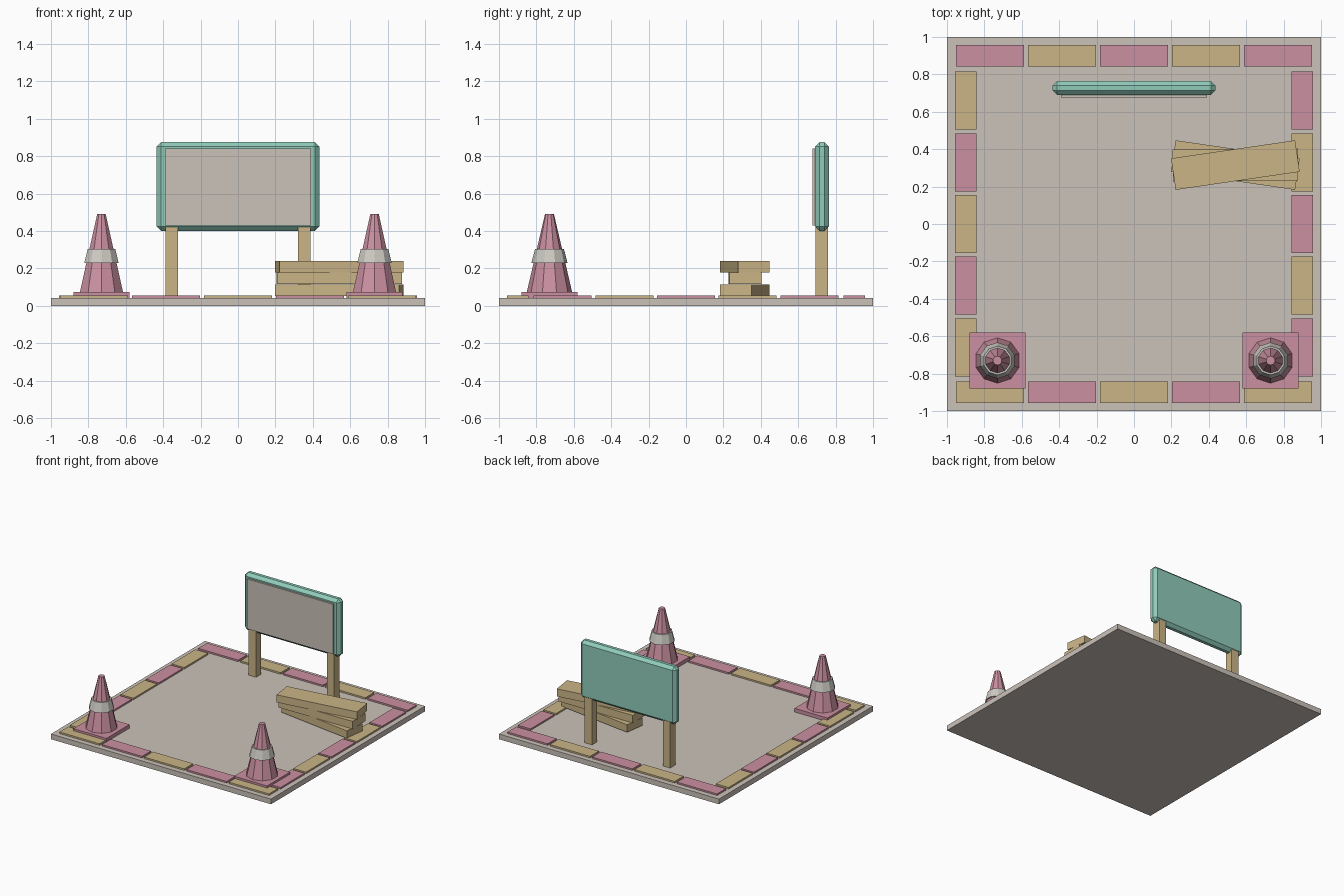
import bpy, bmesh
from math import radians
from mathutils import Matrix

old = bpy.data.objects.get("Cube")
if old:
    bpy.data.objects.remove(old, do_unlink=True)


def material(name, rgb):
    m = bpy.data.materials.new(name)
    m.use_nodes = True
    m.diffuse_color = (*rgb, 1)
    m.node_tree.nodes["Principled BSDF"].inputs["Base Color"].default_value = (*rgb, 1)
    return m


STONE = material("stone grey", (0.60, 0.54, 0.49))
PINK = material("safety pink", (0.60, 0.28, 0.36))
WOOD = material("pale wood", (0.59, 0.46, 0.24))
TEAL = material("teal", (0.28, 0.60, 0.49))
WHITE = material("band white", (0.62, 0.60, 0.55))


def add(name, bm, mat, loc, turn=0):
    mesh = bpy.data.meshes.new(name)
    bm.to_mesh(mesh)
    bm.free()
    mesh.materials.append(mat)
    ob = bpy.data.objects.new(name, mesh)
    ob.location = loc
    ob.rotation_euler.z = radians(turn)
    bpy.context.collection.objects.link(ob)
    return ob


def box(name, size, loc, mat, turn=0):
    bm = bmesh.new()
    bmesh.ops.create_cube(bm, size=1, matrix=Matrix.Diagonal((*size, 1)))
    return add(name, bm, mat, loc, turn)


def frustum(name, r1, r2, low, high, x, y, mat):
    bm = bmesh.new()
    bmesh.ops.create_cone(bm, cap_ends=True, segments=10, radius1=r1,
                          radius2=r2, depth=high - low)
    return add(name, bm, mat, (x, y, (low + high) / 2))


# Ground slab
TOP = 0.043
box("ground_slab", (2, 2, TOP), (0, 0, TOP / 2), STONE)

# Alternating kerb tiles around the edge
for i in range(5):
    a, b = (PINK, WOOD) if i % 2 == 0 else (WOOD, PINK)
    step = i - 2
    z = TOP + 0.006
    box("back_kerb", (0.365, 0.115, 0.014), (step * 0.385, 0.9, z), a)
    box("front_kerb", (0.365, 0.115, 0.014), (step * 0.385, -0.9, z), b)
    box("left_kerb", (0.115, 0.31, 0.014), (0.9, step * 0.33, z), a)
    box("right_kerb", (0.115, 0.31, 0.014), (-0.9, step * 0.33, z), b)

# Traffic cones, each with a raised band
for side, x in (("left", 0.73), ("right", -0.73)):
    y = -0.73
    box(side + "_cone_foot", (0.3, 0.3, 0.03), (x, y, 0.058), PINK)
    frustum(side + "_cone_body", 0.122, 0.024, 0.07, 0.49, x, y, PINK)
    frustum(side + "_cone_band", 0.097, 0.077, 0.228, 0.305, x, y, WHITE)

# Sign board with chamfered edges, face panel and posts
board = box("sign_board", (0.87, 0.074, 0.475), (0, 0.727, 0.638), TEAL)
bevel = board.modifiers.new("chamfer", 'BEVEL')
bevel.width = 0.024
bevel.segments = 1
box("sign_panel", (0.78, 0.02, 0.41), (0, 0.686, 0.635), STONE)
for side, x in (("left", 0.355), ("right", -0.355)):
    box(side + "_sign_post", (0.067, 0.067, 0.385), (x, 0.727, 0.2325), WOOD)

# Crossed stack of planks
for i, turn in enumerate((-8.3, 0.5, 8.3)):
    box("plank", (0.67, 0.17, 0.062), (0.542, 0.315, 0.084 + i * 0.0625), WOOD, turn)
